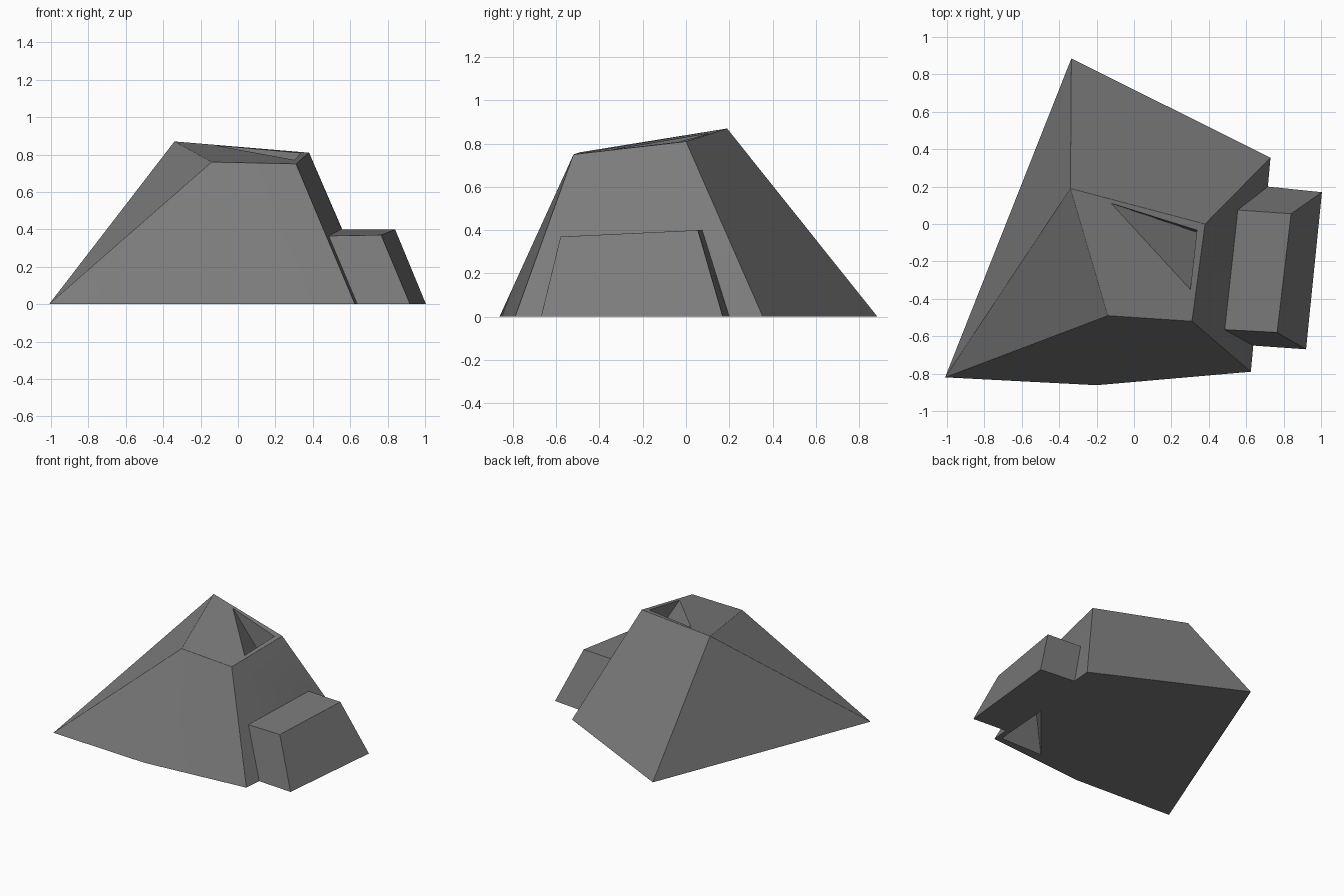
import bpy
import bmesh
import math
from mathutils import Vector

cube = bpy.data.objects.get("Cube")
if cube:
    bpy.data.objects.remove(cube, do_unlink=True)

grey = bpy.data.materials.new("stone grey")
grey.use_nodes = True
colour = (0.2, 0.2, 0.2, 1)
grey.diffuse_color = colour
grey.node_tree.nodes["Principled BSDF"].inputs["Base Color"].default_value = colour


def build(name, points, faces):
    """Make an object from named corner points and faces listed by name."""
    bm = bmesh.new()
    verts = {key: bm.verts.new(co) for key, co in points.items()}
    for face in faces:
        bm.faces.new([verts[key] for key in face.split()])
    bmesh.ops.recalc_face_normals(bm, faces=bm.faces)
    mesh = bpy.data.meshes.new(name)
    bm.to_mesh(mesh)
    bm.free()
    mesh.materials.append(grey)
    obj = bpy.data.objects.new(name, mesh)
    bpy.context.collection.objects.link(obj)
    return obj


# Leaning block with a stepped box growing out of its left wall
corners = {
    # ground outline
    "west": (-1.01, -0.82, 0), "front": (-0.2, -0.862, 0),
    "south": (0.625, -0.79, 0), "east": (0.73, 0.355, 0), "north": (-0.335, 0.885, 0),
    # sloping top
    "peak": (-0.34, 0.19, 0.87), "top_east": (0.38, 0.0, 0.81),
    "top_south": (0.31, -0.52, 0.75), "top_west": (-0.14, -0.49, 0.76),
    # step, where it meets the wall and at its outer side
    "in_s": (0.638, -0.65, 0), "in_n": (0.716, 0.2, 0),
    "in_top_s": (0.485, -0.565, 0.365), "in_top_n": (0.555, 0.075, 0.4),
    "out_s": (0.92, -0.67, 0), "out_n": (1.005, 0.17, 0),
    "out_top_s": (0.765, -0.58, 0.37), "out_top_n": (0.84, 0.055, 0.4),
}
block = build("stepped_block", corners, [
    "west front top_west", "front south top_south top_west",
    "west top_west peak", "west peak north", "north peak top_east east",
    "peak top_west top_south top_east",
    "south in_s in_top_s top_south", "top_south in_top_s in_top_n top_east",
    "top_east in_top_n in_n east",
    "in_s out_s out_top_s in_top_s", "in_n in_top_n out_top_n out_n",
    "in_top_s out_top_s out_top_n in_top_n", "out_s out_n out_top_n out_top_s",
    "in_s in_n out_n out_s", "west north east in_n in_s south front",
])

# Rounded edges
bevel = block.modifiers.new("rounded edges", "BEVEL")
bevel.width = 0.02
bevel.segments = 3
bevel.limit_method = "ANGLE"
bevel.angle_limit = math.radians(18)


def cavity(name, mouth, apex):
    """Cut a three-sided hollow narrowing from its mouth to its apex."""
    tip = Vector(apex)
    points = {key: tip + (Vector(co) - tip) * 1.3 for key, co in zip("abc", mouth)}
    points["t"] = tip
    cutter = build(name, points, ["a b c", "a b t", "b c t", "c a t"])
    cutter.hide_render = True
    cutter.hide_set(True)
    cutter.display_type = "WIRE"
    cut = block.modifiers.new(name, "BOOLEAN")
    cut.operation = "DIFFERENCE"
    cut.solver = "EXACT"
    cut.object = cutter


# Hollows in the top and under the front corner
cavity("top_hollow_cutter",
       [(-0.09, 0.1, 0.825), (0.34, -0.035, 0.79), (0.305, -0.34, 0.76)],
       (0.41, -0.07, 0.45))
cavity("bottom_hollow_cutter",
       [(0.59, -0.75, 0), (0.625, -0.28, 0), (0.23, -0.75, 0)],
       (0.43, -0.58, 0.32))

# Smooth shading with sharp creases
bpy.ops.object.select_all(action="DESELECT")
block.select_set(True)
bpy.context.view_layer.objects.active = block
bpy.ops.object.shade_smooth_by_angle(angle=math.radians(35))
for face in block.data.polygons:
    face.use_smooth = True
bevel.harden_normals = True
